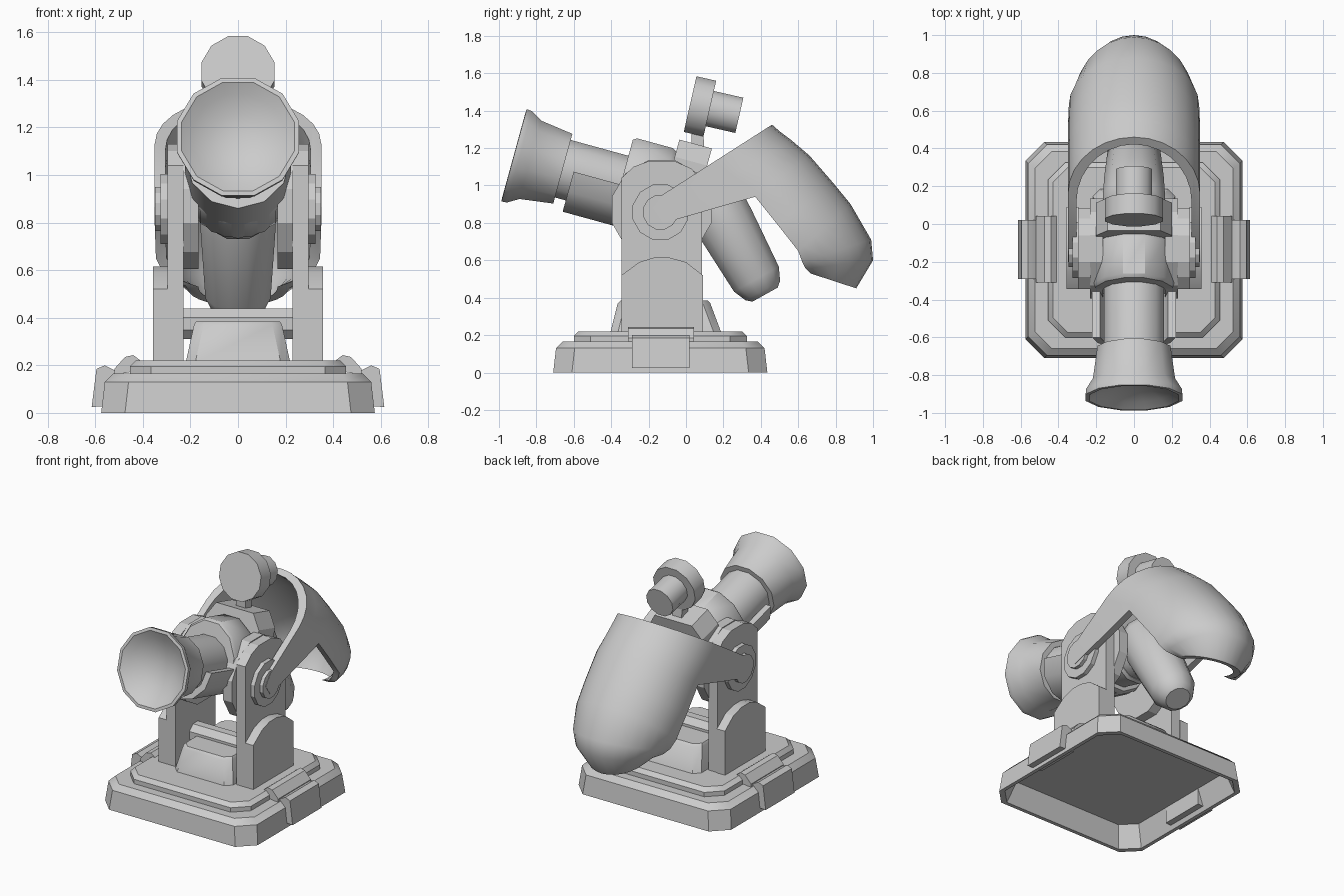
import bpy, bmesh, math
from mathutils import Vector

cube = bpy.data.objects.get("Cube")
if cube:
    bpy.data.objects.remove(cube, do_unlink=True)

grey = bpy.data.materials.new("light grey")
grey.use_nodes = True
grey.diffuse_color = (0.6, 0.6, 0.6, 1)
grey.node_tree.nodes["Principled BSDF"].inputs["Base Color"].default_value = (0.6, 0.6, 0.6, 1)


def loft(name, loops, mirror=False, angle=35):
    """Skin a list of closed loops and cap both ends."""
    bm = bmesh.new()
    rings = [[bm.verts.new(p) for p in loop] for loop in loops]
    n = len(rings[0])
    for a, b in zip(rings, rings[1:]):
        for i in range(n):
            j = (i + 1) % n
            bm.faces.new((a[i], a[j], b[j], b[i]))
    bm.faces.new(rings[0])
    bm.faces.new(rings[-1])
    bmesh.ops.recalc_face_normals(bm, faces=bm.faces)
    mesh = bpy.data.meshes.new(name)
    bm.to_mesh(mesh)
    bm.free()
    mesh.materials.append(grey)
    obj = bpy.data.objects.new(name, mesh)
    bpy.context.collection.objects.link(obj)
    bpy.ops.object.select_all(action='DESELECT')
    obj.select_set(True)
    bpy.context.view_layer.objects.active = obj
    bpy.ops.object.shade_smooth_by_angle(angle=math.radians(angle))
    if mirror:
        obj.modifiers.new("Mirror", 'MIRROR')
    return obj


def prism(name, outline, x0, x1, mirror=True):
    """Extrude a (y, z) outline sideways."""
    return loft(name, [[(x, y, z) for y, z in outline] for x in (x0, x1)], mirror, 20)


def frame(p, q):
    """Origin, axis and up vector for a line in the side plane."""
    o = Vector((0, *p))
    a = (Vector((0, *q)) - o).normalized()
    v = Vector((0, -a.z, a.y))
    return o, a, v if v.z > 0 else -v


def lathe(name, p, q, profile, n=12, tall=1.0):
    """Turn (distance, radius) steps about the line from p to q."""
    o, a, v = frame(p, q)
    loops = []
    for s, r in profile:
        loop = []
        for i in range(n):
            t = math.tau * (i + 0.5) / n
            up = math.sin(t) * r * (tall if math.sin(t) > 0 else 1)
            loop.append(o + a * s + Vector((math.cos(t) * r, 0, 0)) + v * up)
        loops.append(loop)
    return loft(name, loops)


def slab(hx, y0, y1, c, z):
    """Rectangle with cut corners."""
    return [(hx, y0 + c, z), (hx, y1 - c, z), (hx - c, y1, z), (c - hx, y1, z),
            (-hx, y1 - c, z), (-hx, y0 + c, z), (c - hx, y0, z), (hx - c, y0, z)]


def disc(cy, cz, r, n=12):
    return [(cy + r * math.cos(math.tau * (i + .5) / n),
             cz + r * math.sin(math.tau * (i + .5) / n)) for i in range(n)]


# Hollow base and raised step
loft("base", [slab(.50, -.64, .37, .09, .14), slab(.55, -.685, .41, .10, 0),
              slab(.575, -.71, .435, .10, 0), slab(.56, -.695, .42, .10, .13),
              slab(.525, -.66, .385, .09, .165)])
loft("base_step", [slab(.455, -.60, .325, .09, .15), slab(.455, -.60, .325, .09, .195),
                   slab(.43, -.575, .30, .08, .22)])

# Clamps on the base sides
clamp = [(.50, .03), (.615, .025), (.595, .185), (.56, .20), (.52, .18), (.50, .16)]
loft("side_clamp", [[(x, y, z) for x, z in clamp] for y in (-.29, .02)], True, 20)
catch = [(.40, .18), (.52, .16), (.52, .185), (.475, .235), (.44, .243), (.41, .22)]
loft("clamp_catch", [[(x, y, z) for x, z in catch] for y in (-.31, .042)], True, 20)

# Block and crossbar between the uprights
loft("centre_block", [slab(.22, -.405, .19, .04, .21), slab(.185, -.365, .13, .04, .37),
                      slab(.175, -.35, .115, .04, .385)])
prism("crossbar", disc(-.13, .375, .07, 8), -.235, .235, False)

# Uprights with reinforcing plates
prism("upright", [(-.345, .20), (.085, .20), (.085, 1.02), (.03, 1.09), (-.06, 1.13),
                  (-.20, 1.13), (-.28, 1.10), (-.345, 1.04)], .23, .297)
prism("upright_plate", [(-.345, .20), (.09, .20), (.09, .52), (0, .59), (-.09, .615),
                        (-.17, .615), (-.25, .59), (-.345, .52)], .295, .357)

# Pivot hardware
prism("inner_bracket", disc(-.13, .87, .275), .165, .232)
prism("pivot_disc", disc(-.137, .857, .153), .29, .325)
prism("pivot_cap", disc(-.137, .857, .095), .32, .348)

# Barrel, flared muzzle and housing share one tilted axis
back, front = (-.35, 1.005), (-.915, 1.16)
lathe("barrel", back, front, [(-.48, .15), (-.40, .165), (.36, .165)])
lathe("muzzle", back, front, [(.32, .16), (.32, .20), (.50, .225), (.56, .262), (.59, .265),
                              (.592, .245), (.56, .20), (.52, .12), (.505, .04)])
lathe("barrel_housing", back, front, [(-.25, .205), (-.22, .222), (-.02, .222), (0, .21)],
      tall=1.22)
lathe("rear_housing", back, front, [(-.42, .165), (-.40, .18), (-.24, .18)], tall=1.0)

# Open tray under the barrel
o, a, v = frame(back, front)
arc = [math.pi * (1 + i / 6) for i in range(7)]
rim = [(.222, t) for t in arc] + [(.18, t) for t in reversed(arc)]
loft("barrel_tray", [[o + a * s + Vector((r * math.cos(t), 0, 0)) + v * r * math.sin(t)
                      for r, t in rim] for s in (-.22, .26)])

# Sight mount, post and sight
o, a, v = frame(back, front)
mount = [(-.20, .05), (.20, .05), (.20, .22), (.14, .315), (-.14, .315), (-.20, .22)]
loft("sight_mount", [[o + a * s + Vector((x, 0, 0)) + v * h for x, h in mount]
                     for s in (-.42, -.24)], angle=20)
prism("sight_post", [(.03, 1.17), (.10, 1.17), (.09, 1.32), (.03, 1.32)], -.035, .035, False)
eye0, eye1 = (.022, 1.435), (.285, 1.375)
lathe("sight_head", eye0, eye1, [(0, .158), (.108, .158)])
lathe("sight_tube", eye0, eye1, [(.09, .10), (.27, .10)])

# Tapered tail tube
lathe("tail_tube", (.07, 1.05), (.39, .475),
      [(0, .10), (.04, .15), (.10, .17), (.30, .163), (.63, .142), (.70, .11), (.725, .08)])

# Curved rear hood: front point, spine point and half width of each section
sections = [((-.15, .935), (.46, 1.325), .35), ((-.20, .865), (.50, 1.29), .35),
            ((-.15, .79), (.56, 1.245), .35), ((.37, .94), (.66, 1.16), .35),
            ((.49, .79), (.79, 1.01), .35), ((.60, .65), (.88, .90), .345),
            ((.622, .59), (.99, .71), .315), ((.64, .555), (1.0, .60), .28),
            ((.665, .53), (.91, .45), .21)]
steps = 14
hood = []
for f, b, w in sections:
    f, b = Vector((0, *f)), Vector((0, *b))
    length = (b - f).length
    e = (b - f) / length
    wall = []
    for t in (0, .045):
        depth = length - t
        arch = min(.9 * depth, .36)
        pts = [f + Vector((w - t, 0, 0))]
        for i in range(steps + 1):
            th = math.pi * i / steps
            pts.append(f + e * (depth - arch + arch * math.sin(th))
                       + Vector(((w - t) * math.cos(th), 0, 0)))
        pts.append(f - Vector((w - t, 0, 0)))
        wall.append(pts)
    hood.append(wall[0] + wall[1][::-1])
loft("rear_hood", hood, angle=40)
